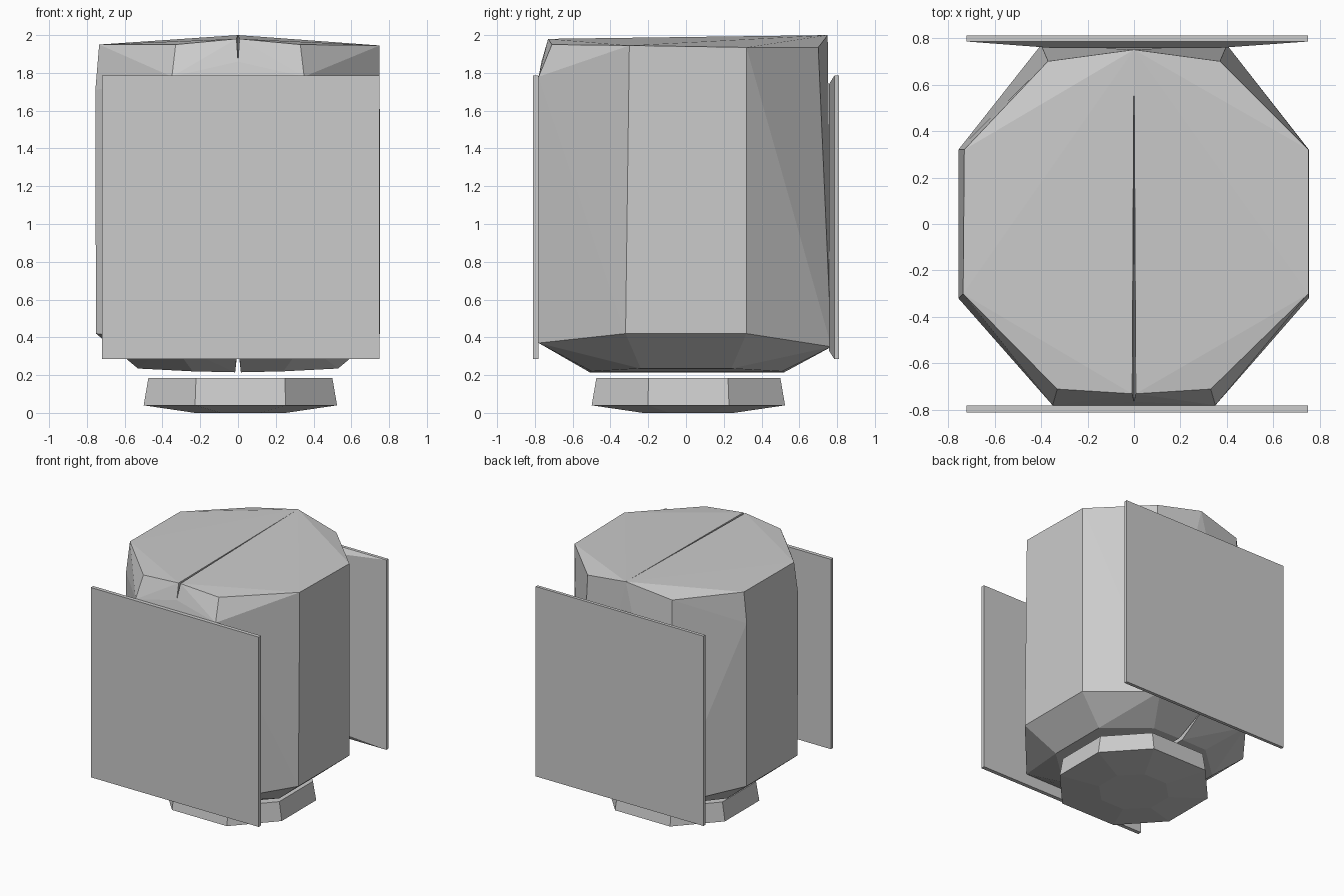
import bpy, bmesh

if "Cube" in bpy.data.objects:
    bpy.data.objects.remove(bpy.data.objects["Cube"])


def hull(name, points, drop_seam=False):
    """Convex flat-faced solid around a few points."""
    bm = bmesh.new()
    for p in points:
        bm.verts.new(p)
    res = bmesh.ops.convex_hull(bm, input=bm.verts)
    loose = [v for v in bm.verts if not v.link_faces]
    bmesh.ops.delete(bm, geom=loose, context='VERTS')
    if drop_seam:  # open the hidden joint between the halves
        seam = [f for f in bm.faces if all(abs(v.co.x) < 1e-4 for v in f.verts)]
        bmesh.ops.delete(bm, geom=seam, context='FACES_ONLY')
    bmesh.ops.dissolve_limit(bm, angle_limit=0.01, verts=bm.verts, edges=bm.edges)
    if not drop_seam:
        bmesh.ops.recalc_face_normals(bm, faces=bm.faces)
    me = bpy.data.meshes.new(name)
    bm.to_mesh(me)
    bm.free()
    ob = bpy.data.objects.new(name, me)
    bpy.context.collection.objects.link(ob)
    return ob


def octagon(ax, ay, hx, hy, z, c=0.0125):
    """Eight corners: ax, ay flat distances; hx, hy half edge lengths."""
    return [(c + sx * x, c + sy * y, z)
            for x, y in ((ax, hy), (hx, ay)) for sx in (-1, 1) for sy in (-1, 1)]


def box(x0, x1, y, z0, z1):
    return [(x, y, z) for x in (x0, x1) for z in (z0, z1)]


# Body: two halves meeting at a centre seam with V grooves top and bottom
shared = [
    (0.33, -0.71, 1.95), (0.37, 0.70, 1.935),          # top rim
    (0.35, -0.78, 1.78),                               # front shoulder
    (0.35, -0.78, 0.37), (0.40, 0.77, 0.35),           # lower rim
    (0.752, -0.32, 0.42), (0.752, 0.32, 0.42),
    (0.24, -0.50, 0.22), (0.24, 0.51, 0.22),           # underside
    (0.53, -0.24, 0.235), (0.53, 0.24, 0.235),
    (0.008, -0.73, 1.98), (0, -0.765, 1.86),           # top groove
    (0, 0.75, 2.0), (0, -0.78, 1.78),
    (0.015, -0.51, 0.215), (0.015, 0.52, 0.215),       # bottom groove
    (0, -0.78, 0.37), (0, 0.77, 0.35),
]
right_rim = [(0.75, -0.30, 1.945), (0.75, 0.32, 1.935)]
left_rim = [(0.735, -0.30, 1.95), (0.73, 0.32, 1.95),
            (0.755, -0.32, 1.71), (0.755, 0.32, 1.71)]
hull("body_right_half", shared + right_rim, True)
hull("body_left_half", [(-x, y, z) for x, y, z in shared + left_rim], True)

# Base foot
hull("base", octagon(0.487, 0.487, 0.235, 0.21, 0.185)
     + octagon(0.512, 0.512, 0.24, 0.215, 0.04)
     + octagon(0.24, 0.24, 0.1, 0.1, 0.0))

# Front and back panels; the back one swells inward
hull("front_panel", box(-0.72, 0.748, -0.81, 0.285, 1.785)
     + box(-0.72, 0.748, -0.78, 0.285, 1.785))
hull("back_panel", box(-0.72, 0.748, 0.81, 0.285, 1.785)
     + box(-0.72, 0.748, 0.785, 0.285, 1.785)
     + box(-0.35, 0.36, 0.757, 0.33, 1.74))
